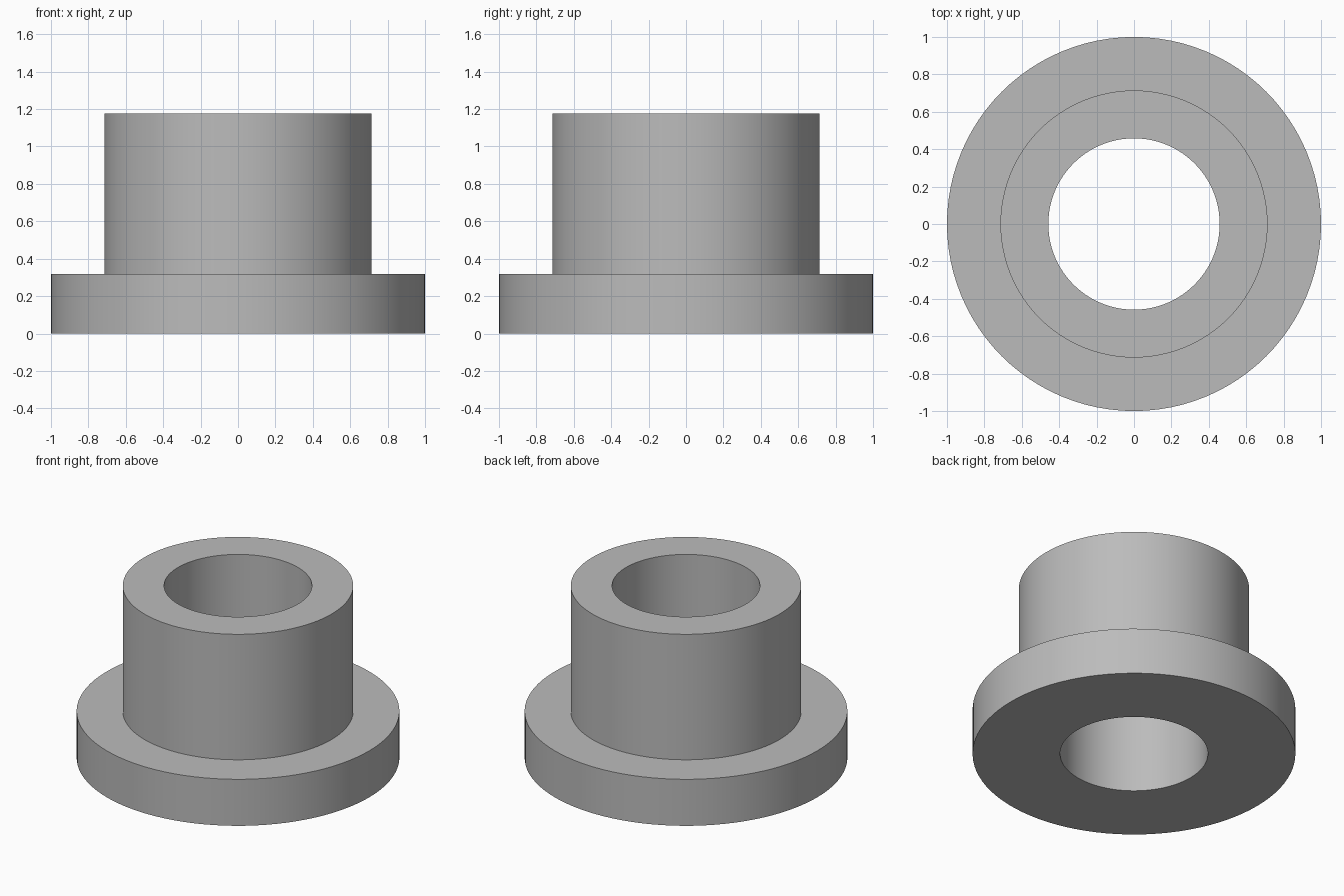
import bpy
import bmesh
import math

cube = bpy.data.objects.get("Cube")
if cube:
    bpy.data.objects.remove(cube, do_unlink=True)

SEGMENTS = 96
FLANGE_R, BARREL_R, BORE_R = 1.0, 0.714, 0.458
FLANGE_TOP, HEIGHT = 0.318, 1.176

# Plain grey material
grey = bpy.data.materials.new("plain_grey")
grey.use_nodes = True
colour = (0.5, 0.5, 0.5, 1.0)
grey.diffuse_color = colour
grey.node_tree.nodes["Principled BSDF"].inputs["Base Color"].default_value = colour

# Closed cross-section, (radius, height), turned about the z axis
profile = [
    (BORE_R, 0), (FLANGE_R, 0), (FLANGE_R, FLANGE_TOP),
    (BARREL_R, FLANGE_TOP), (BARREL_R, HEIGHT), (BORE_R, HEIGHT),
]

bm = bmesh.new()
rings = []
for i in range(SEGMENTS):
    a = math.tau * i / SEGMENTS
    rings.append([bm.verts.new((r * math.cos(a), r * math.sin(a), z)) for r, z in profile])
for i, ring in enumerate(rings):
    following = rings[(i + 1) % SEGMENTS]
    for j in range(len(profile)):
        k = (j + 1) % len(profile)
        bm.faces.new((ring[j], following[j], following[k], ring[k]))
bmesh.ops.recalc_face_normals(bm, faces=bm.faces)

mesh = bpy.data.meshes.new("flanged_bushing")
bm.to_mesh(mesh)
bm.free()
mesh.materials.append(grey)

# Flanged bushing with a through bore
bushing = bpy.data.objects.new("flanged_bushing", mesh)
bpy.context.scene.collection.objects.link(bushing)
bpy.context.view_layer.objects.active = bushing
bushing.select_set(True)
bpy.ops.object.shade_smooth_by_angle(angle=math.radians(30))
